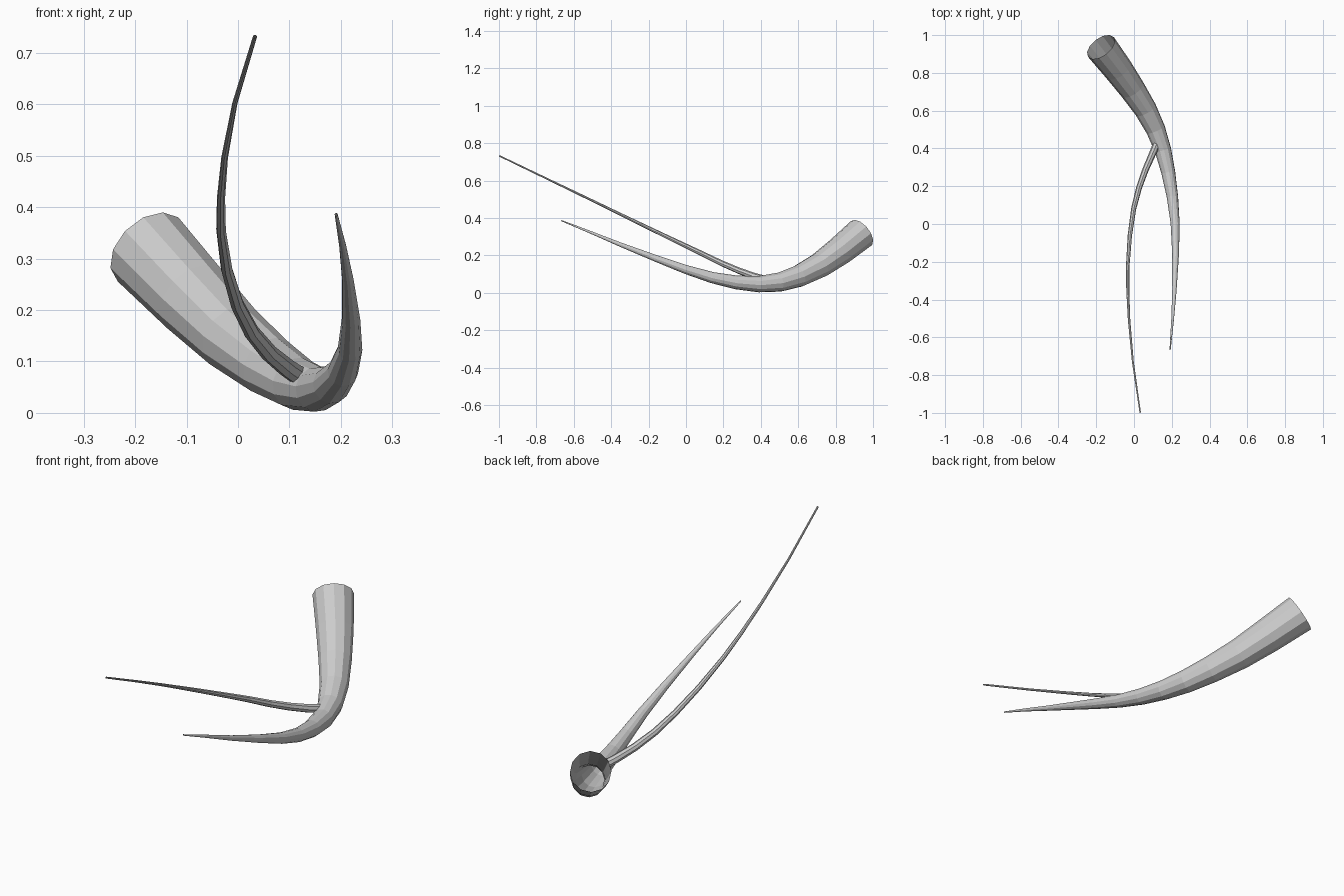
import bpy, bmesh, math
from mathutils import Vector


def tapered_tube(name, rows, sides):
    """Open flat-faced tube; every row is x, y, z, radius."""
    pts = [Vector(r[:3]) for r in rows]
    bm = bmesh.new()
    rings = []
    normal = Vector((0, 0, 1))
    for i, p in enumerate(pts):
        a, b = pts[max(i - 1, 0)], pts[min(i + 1, len(pts) - 1)]
        t = (b - a).normalized()
        # carry the frame along the path without twisting
        normal = (normal - t * normal.dot(t)).normalized()
        side = t.cross(normal)
        ring = []
        for k in range(sides):
            ang = 2 * math.pi * k / sides
            ring.append(bm.verts.new(
                p + (normal * math.cos(ang) + side * math.sin(ang)) * rows[i][3]))
        rings.append(ring)
    for r0, r1 in zip(rings, rings[1:]):
        for k in range(sides):
            j = (k + 1) % sides
            bm.faces.new((r0[k], r0[j], r1[j], r1[k]))
    bmesh.ops.recalc_face_normals(bm, faces=bm.faces)
    mesh = bpy.data.meshes.new(name)
    bm.to_mesh(mesh)
    bm.free()
    obj = bpy.data.objects.new(name, mesh)
    bpy.context.collection.objects.link(obj)
    return obj


# Thick horn-shaped stem, open at the wide mouth
tapered_tube("main_stem", [
    (-0.175, 0.937, 0.318, 0.086),
    (-0.085, 0.82, 0.222, 0.078),
    (-0.01, 0.715, 0.147, 0.069),
    (0.062, 0.605, 0.09, 0.060),
    (0.115, 0.50, 0.057, 0.052),
    (0.154, 0.39, 0.046, 0.044),
    (0.182, 0.27, 0.055, 0.037),
    (0.204, 0.14, 0.081, 0.030),
    (0.218, 0.0, 0.124, 0.024),
    (0.220, -0.16, 0.183, 0.018),
    (0.214, -0.35, 0.257, 0.0115),
    (0.204, -0.51, 0.323, 0.007),
    (0.191, -0.667, 0.386, 0.003),
], 12)

# Thin side branch that starts inside the stem
tapered_tube("side_branch", [
    (0.125, 0.435, 0.068, 0.020),
    (0.095, 0.365, 0.088, 0.0185),
    (0.060, 0.285, 0.117, 0.017),
    (0.026, 0.19, 0.158, 0.0155),
    (-0.002, 0.08, 0.212, 0.0135),
    (-0.022, -0.06, 0.279, 0.0115),
    (-0.033, -0.22, 0.356, 0.0095),
    (-0.033, -0.35, 0.419, 0.008),
    (-0.026, -0.51, 0.497, 0.0065),
    (-0.006, -0.73, 0.603, 0.005),
    (0.033, -0.998, 0.732, 0.004),
], 8)
